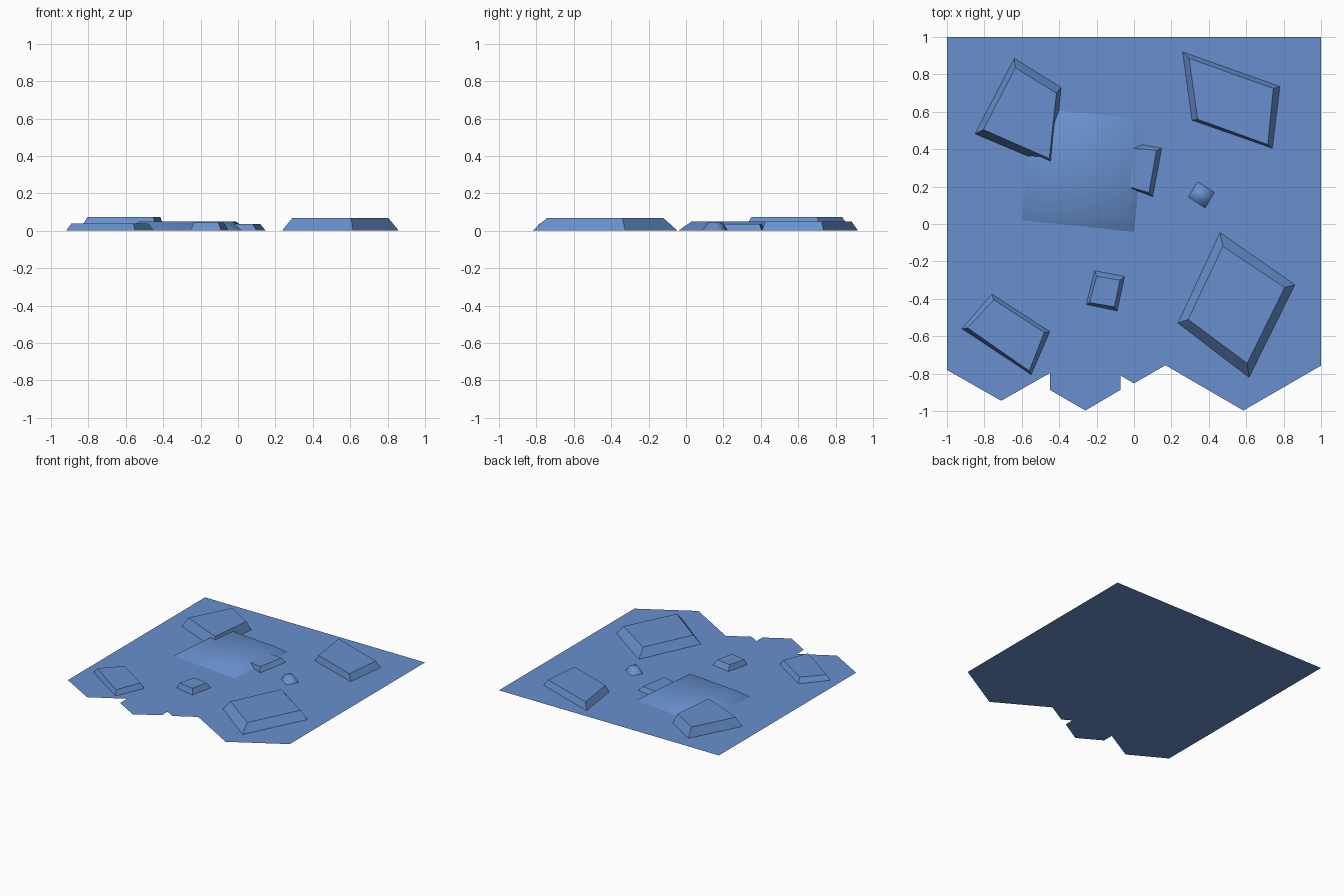
import bpy
import bmesh
from mathutils import Vector

if "Cube" in bpy.data.objects:
    bpy.data.objects.remove(bpy.data.objects["Cube"])

mat = bpy.data.materials.new("slate blue")
mat.diffuse_color = (0.14, 0.28, 0.62, 1)
mat.use_nodes = True
mat.node_tree.nodes["Principled BSDF"].inputs["Base Color"].default_value = mat.diffuse_color


def make_object(name, bm, smooth=False):
    bmesh.ops.recalc_face_normals(bm, faces=bm.faces)
    if sum(f.normal.z for f in bm.faces) < 0:
        bmesh.ops.reverse_faces(bm, faces=bm.faces)
    for f in bm.faces:
        f.smooth = smooth
    me = bpy.data.meshes.new(name)
    bm.to_mesh(me)
    bm.free()
    me.materials.append(mat)
    ob = bpy.data.objects.new(name, me)
    bpy.context.collection.objects.link(ob)
    return ob


def slab(name, base, top, height, smooth=False):
    """Open-bottomed block tapering from a base quad to a top quad."""
    bm = bmesh.new()
    low = [bm.verts.new((x, y, 0)) for x, y in base]
    high = [bm.verts.new((x, y, height)) for x, y in top]
    bm.faces.new(high)
    for i in range(4):
        j = (i + 1) % 4
        bm.faces.new((low[i], low[j], high[j], high[i]))
    return make_object(name, bm, smooth)


def shrink(base, factor):
    c = sum((Vector(p) for p in base), Vector((0, 0))) / 4
    return [tuple(c + (Vector(p) - c) * factor) for p in base]


# Flat ground sheet with a ragged hexagon-cut front edge
outline = [(-1, 1), (-1, -0.78), (-0.71, -0.945), (-0.45, -0.797), (-0.45, -0.887),
           (-0.26, -0.997), (-0.073, -0.887), (-0.073, -0.81), (0, -0.852),
           (0.168, -0.755), (0.585, -0.997), (1, -0.757), (1, 1)]
bm = bmesh.new()
bm.faces.new([bm.verts.new((x, y, 0)) for x, y in outline])
make_object("ground", bm)

# Flat-faced stone slabs: base quad, top quad, height
slab("back_left_stone",
     [(-0.64, 0.885), (-0.39, 0.73), (-0.43, 0.305), (-0.85, 0.482)],
     [(-0.635, 0.835), (-0.415, 0.70), (-0.453, 0.35), (-0.805, 0.505)], 0.073)
slab("back_right_stone",
     [(0.26, 0.92), (0.78, 0.735), (0.74, 0.405), (0.31, 0.555)],
     [(0.295, 0.885), (0.745, 0.725), (0.715, 0.425), (0.34, 0.56)], 0.05)
slab("front_left_stone",
     [(-0.76, -0.375), (-0.45, -0.575), (-0.55, -0.805), (-0.92, -0.56)],
     [(-0.75, -0.405), (-0.48, -0.58), (-0.56, -0.785), (-0.89, -0.555)], 0.04)
slab("front_right_stone",
     [(0.46, -0.045), (0.86, -0.325), (0.615, -0.82), (0.235, -0.53)],
     [(0.475, -0.12), (0.805, -0.34), (0.605, -0.745), (0.29, -0.51)], 0.067)
slab("small_front_stone",
     [(-0.21, -0.25), (-0.05, -0.28), (-0.09, -0.465), (-0.255, -0.43)],
     [(-0.2, -0.28), (-0.075, -0.3), (-0.105, -0.443), (-0.237, -0.42)], 0.043)
slab("half_buried_stone",
     [(0.04, 0.425), (0.148, 0.405), (0.1, 0.147), (-0.06, 0.205)],
     [(-0.01, 0.405), (0.12, 0.393), (0.08, 0.168), (-0.05, 0.205)], 0.035)

# Smooth-shaded low mound and pebble
mound = [(-0.6, 0.02), (-0.54, 0.62), (0.06, 0.56), (0.0, -0.042)]
slab("mound", mound, shrink(mound, 0.78), 0.05, True)
pebble = [(0.34, 0.225), (0.43, 0.17), (0.38, 0.085), (0.29, 0.145)]
slab("pebble", pebble, shrink(pebble, 0.55), 0.045, True)
